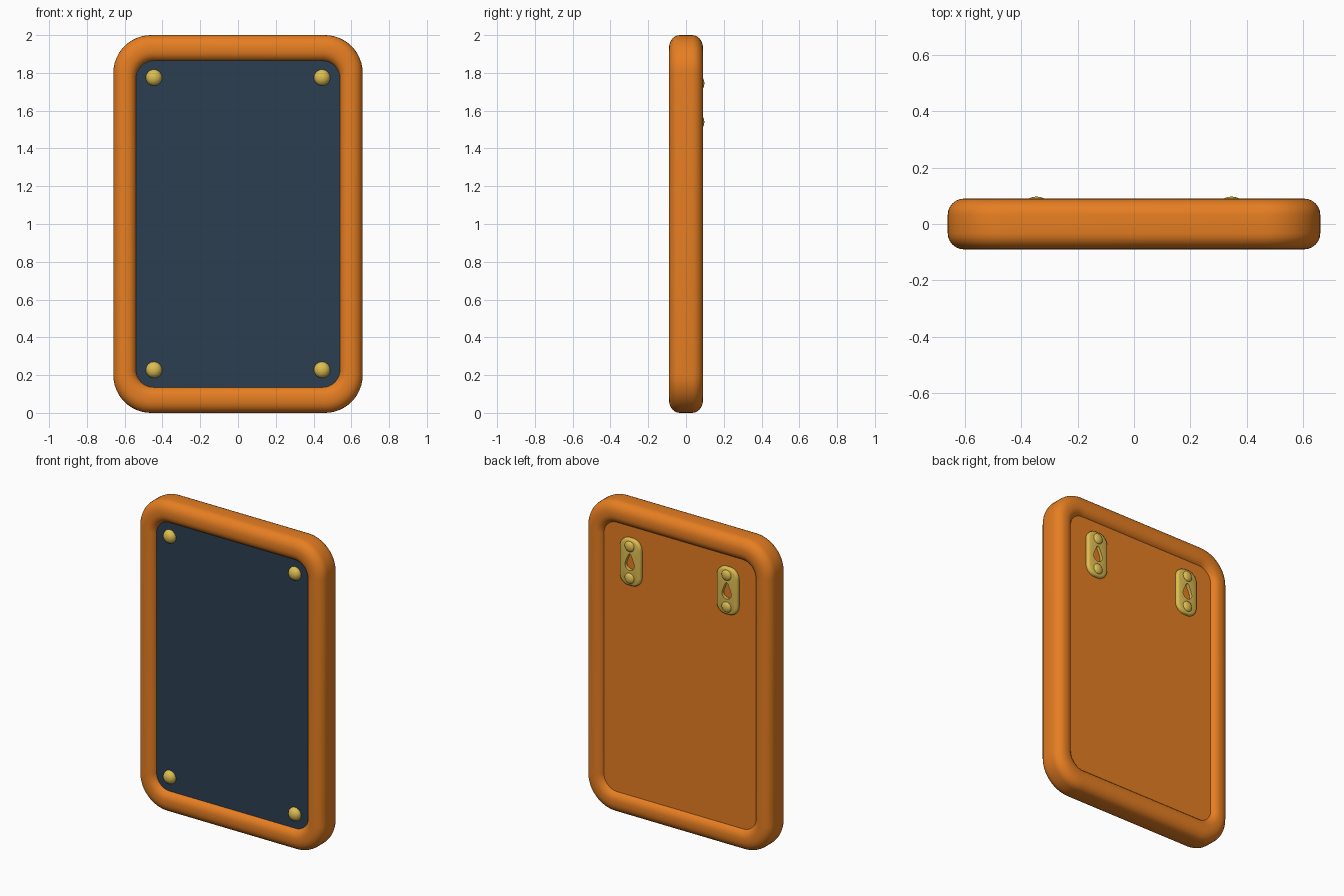
import bpy, bmesh, math

if "Cube" in bpy.data.objects:
    bpy.data.objects.remove(bpy.data.objects["Cube"])


def material(name, rgb):
    m = bpy.data.materials.new(name)
    m.diffuse_color = (*rgb, 1)
    m.use_nodes = True
    m.node_tree.nodes["Principled BSDF"].inputs["Base Color"].default_value = m.diffuse_color
    return m


ORANGE = material("orange", (0.79, 0.209, 0.016))
NAVY = material("dark slate blue", (0.0252, 0.0482, 0.0802))
GOLD = material("gold", (0.72, 0.51, 0.085))


def rounded_rect(hw, hh, r, y, cx=0, cz=0, seg=8):
    """Ring of points in the xz plane, counter-clockwise from the right."""
    pts = []
    for q, (sx, sz) in enumerate([(1, 1), (-1, 1), (-1, -1), (1, -1)]):
        for i in range(seg + 1):
            a = math.pi / 2 * (q + i / seg)
            pts.append((cx + sx * (hw - r) + r * math.cos(a), y,
                        cz + sz * (hh - r) + r * math.sin(a)))
    return pts


def finish(name, bm, mat, angle=60):
    me = bpy.data.meshes.new(name)
    bm.to_mesh(me)
    bm.free()
    me.materials.append(mat)
    ob = bpy.data.objects.new(name, me)
    bpy.context.collection.objects.link(ob)
    bpy.ops.object.select_all(action='DESELECT')
    ob.select_set(True)
    bpy.context.view_layer.objects.active = ob
    bpy.ops.object.shade_smooth_by_angle(angle=math.radians(angle))


def loft(name, rings, mat):
    """Open skin through rings of equal length, ordered back to front outward."""
    bm = bmesh.new()
    loops = [[bm.verts.new(p) for p in ring] for ring in rings]
    n = len(loops[0])
    for a, b in zip(loops, loops[1:]):
        for i in range(n):
            j = (i + 1) % n
            bm.faces.new((a[i], b[i], b[j], a[j]))
    finish(name, bm, mat)


def sheet(name, ring, mat, back=False):
    """Single flat face filling a ring, facing front or back."""
    bm = bmesh.new()
    verts = [bm.verts.new(p) for p in ring]
    bm.faces.new(verts[::-1] if back else verts)
    finish(name, bm, mat)


def dome(name, x, y, z, r, depth, side):
    """Half of a flattened ball, used as a rivet or screw head."""
    bm = bmesh.new()
    bmesh.ops.create_uvsphere(bm, u_segments=20, v_segments=12, radius=1)
    bmesh.ops.bisect_plane(bm, geom=bm.verts[:] + bm.edges[:] + bm.faces[:],
                           plane_co=(0, -0.1 * side, 0), plane_no=(0, side, 0),
                           clear_inner=True)
    for v in bm.verts:
        v.co = (x + v.co.x * r, y + v.co.y * depth, z + v.co.z * r)
    finish(name, bm, GOLD)


# Frame: soft rounded cross-section swept around a rounded rectangle;
# the top and bottom rails are a little wider than the side rails
section = []
W, D = 0.123, 0.09
for q, (sd, sy, r) in enumerate([(1, 1, 0.05), (-1, 1, 0.058),
                                 (-1, -1, 0.058), (1, -1, 0.05)]):
    for i in range(7):
        a = math.pi / 2 * (q + i / 6)
        section.append((W / 2 + sd * (W / 2 - r) + r * math.cos(a),
                        sy * (D - r) + r * math.sin(a)))
loft("frame", [rounded_rect(0.66 - d, 1 - d * 1.13, 0.2 - d * 0.9, y, cz=1, seg=12)
               for d, y in section], ORANGE)

# Front panel and backing board, edges tucked into the frame
FRONT, BACK = -0.056, 0.06
sheet("front_panel", rounded_rect(0.545, 0.868, 0.095, FRONT, cz=1), NAVY)
sheet("back_board", rounded_rect(0.545, 0.868, 0.095, BACK, cz=1), ORANGE, back=True)

# Corner rivets on the front
for x in (-0.445, 0.445):
    for z in (0.228, 1.775):
        dome("corner_rivet", x, FRONT, z, 0.043, 0.034, -1)


def keyhole(y, cx, cz, n):
    """Teardrop hole: wide at the bottom, narrow at the top."""
    pts = []
    for i in range(n):
        a = 2 * math.pi * (i + 0.5) / n
        s = math.sin(a)
        w = 0.034 if s < 0 else 0.034 - 0.014 * min(1, s * 1.3)
        pts.append((cx + w * math.cos(a), y,
                    cz - 0.015 + s * (0.035 if s < 0 else 0.07)))
    return pts


# Wall hangers on the back: plate with a keyhole and two screws
for x in (-0.345, 0.345):
    cz = 1.642
    n = len(rounded_rect(1, 1, 0.1, 0))
    loft("hanger_plate", [
        keyhole(BACK - 0.002, x, cz, n),
        keyhole(0.081, x, cz, n),
        rounded_rect(0.062, 0.138, 0.050, 0.081, x, cz),
        rounded_rect(0.072, 0.148, 0.060, 0.077, x, cz),
        rounded_rect(0.076, 0.152, 0.064, 0.069, x, cz),
        rounded_rect(0.076, 0.152, 0.064, BACK - 0.002, x, cz)], GOLD)
    for z in (1.54, 1.745):
        dome("hanger_screw", x, 0.079, z, 0.034, 0.018, 1)
